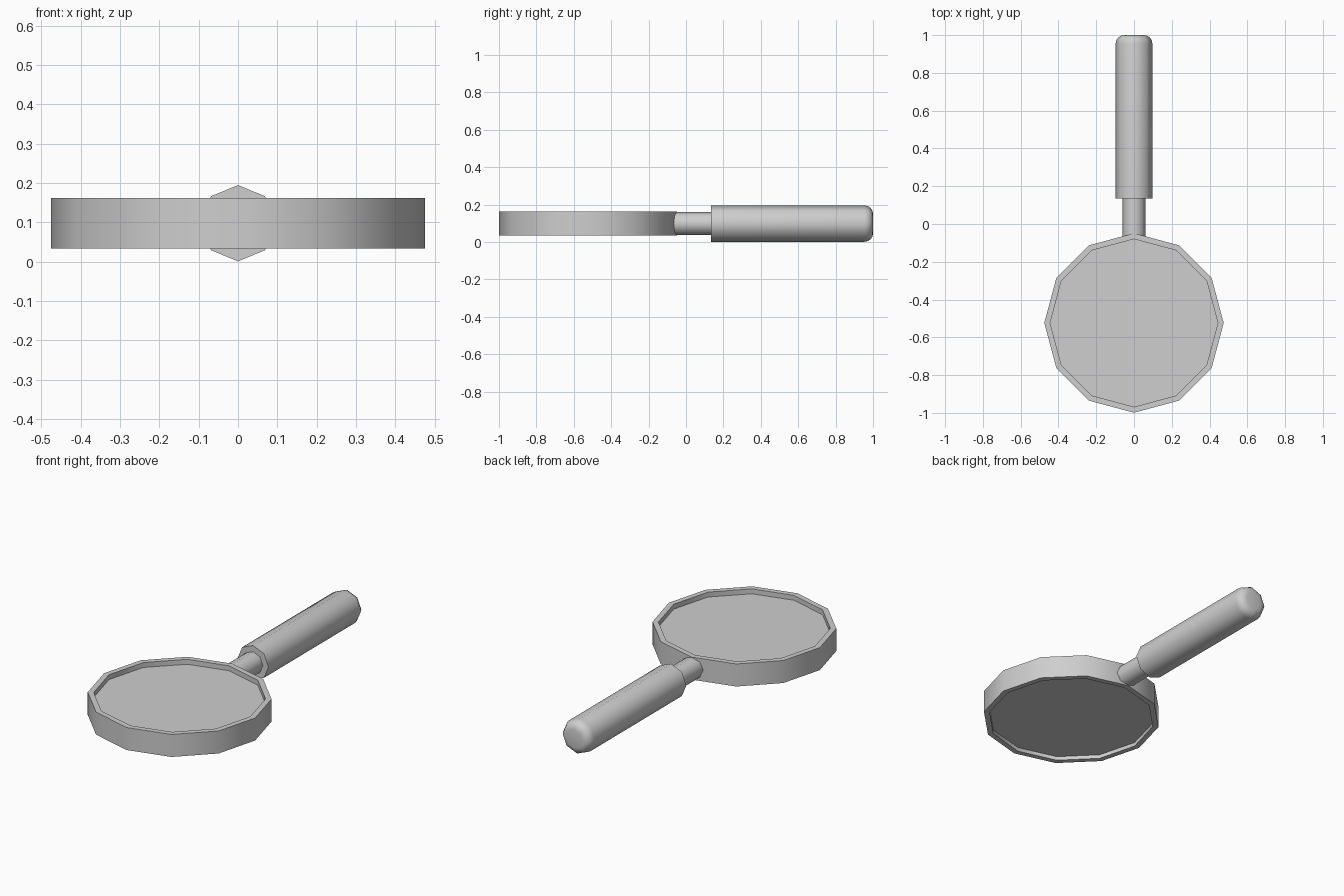
import bpy
import bmesh
from math import sin, cos, tau, radians

cube = bpy.data.objects.get("Cube")
if cube:
    bpy.data.objects.remove(cube, do_unlink=True)

grey = bpy.data.materials.new("light_grey")
grey.use_nodes = True
colour = (0.62, 0.62, 0.62, 1)
grey.diffuse_color = colour
grey.node_tree.nodes["Principled BSDF"].inputs["Base Color"].default_value = colour


def lathe(name, profile, sides, place, closed=False):
    """Turn (radius, height) points around an axis; place maps them into the model."""
    bm = bmesh.new()
    rings = []
    for r, h in profile:
        angles = [tau * i / sides for i in range(sides)]
        rings.append([bm.verts.new(place(r * cos(a), r * sin(a), h)) for a in angles])
    pairs = list(zip(rings, rings[1:]))
    if closed:
        pairs.append((rings[-1], rings[0]))
    else:
        bm.faces.new(rings[0])
        bm.faces.new(rings[-1])
    for low, high in pairs:
        for i in range(sides):
            j = (i + 1) % sides
            bm.faces.new((low[i], low[j], high[j], high[i]))
    bmesh.ops.recalc_face_normals(bm, faces=bm.faces)
    mesh = bpy.data.meshes.new(name)
    bm.to_mesh(mesh)
    bm.free()
    mesh.materials.append(grey)
    obj = bpy.data.objects.new(name, mesh)
    bpy.context.collection.objects.link(obj)
    bpy.ops.object.select_all(action="DESELECT")
    obj.select_set(True)
    bpy.context.view_layer.objects.active = obj
    bpy.ops.object.shade_smooth_by_angle(angle=radians(60))
    return obj


AXIS_Z = 0.098


def upright(x, y, h):
    return (x, y - 0.524, h + AXIS_Z)


def lengthwise(x, z, h):
    return (x, h, z + AXIS_Z)


# Twelve-sided frame, open in the middle
outer, inner, half = 0.475, 0.444, 0.064
lathe("frame", [(outer, -half), (outer, half), (inner, half), (inner, -half)],
      12, upright, closed=True)

# Lens, set back from both rims
lathe("lens", [(inner, -0.042), (inner, 0.036)], 12, upright)

# Neck joining the frame to the grip
lathe("neck", [(0.062, -0.066), (0.062, 0.15)], 8, lengthwise)

# Grip with a rounded end
radius, length, bevel = 0.097, 1.0, 0.045
grip = [(radius, 0.135)]
for step in range(5):
    a = tau / 4 * step / 4
    grip.append((radius - bevel + bevel * cos(a), length - bevel + bevel * sin(a)))
lathe("grip", grip, 8, lengthwise)
